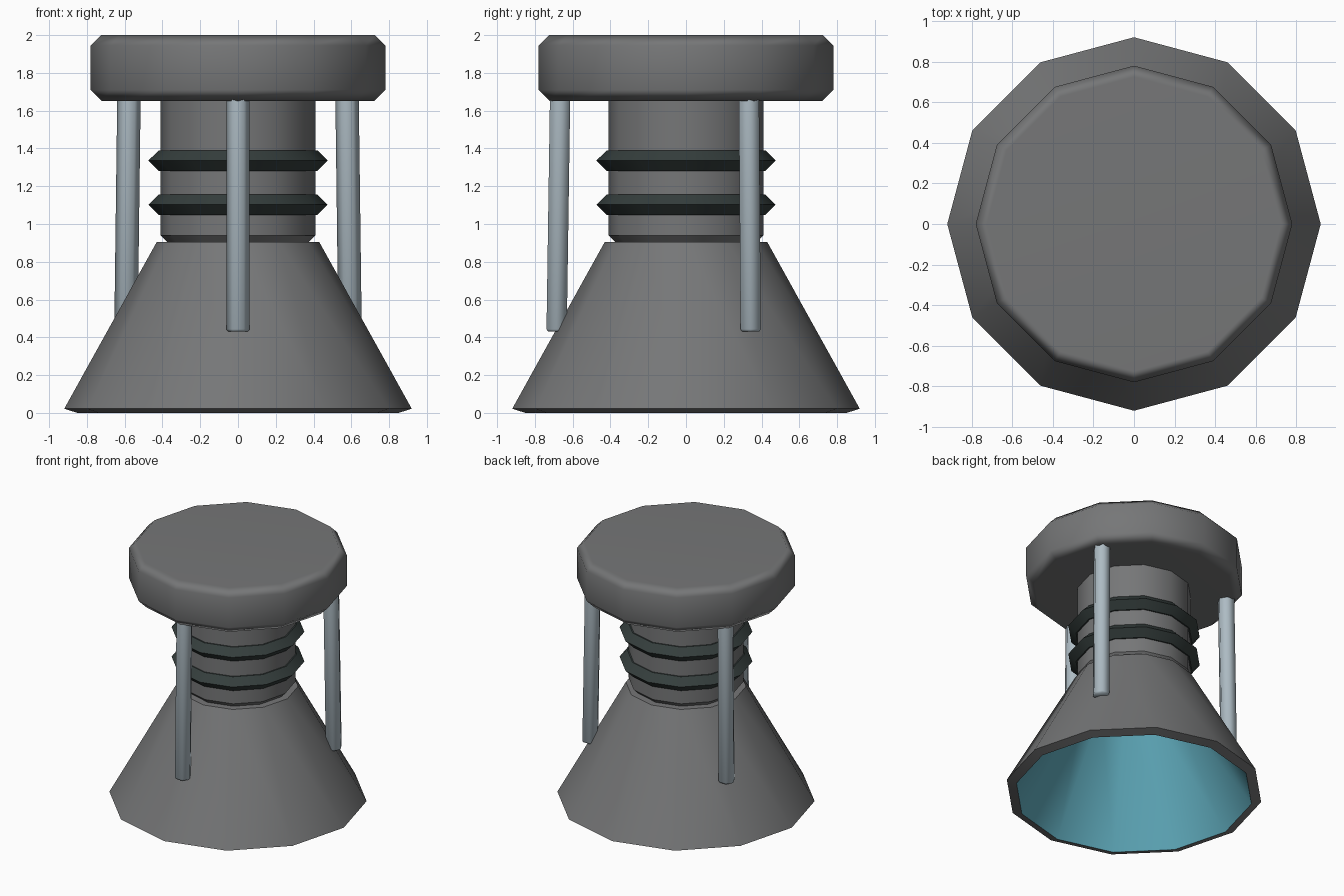
import bpy, bmesh, math

if "Cube" in bpy.data.objects:
    bpy.data.objects.remove(bpy.data.objects["Cube"])


def material(name, rgb):
    m = bpy.data.materials.new(name)
    m.diffuse_color = (*rgb, 1.0)
    m.use_nodes = True
    m.node_tree.nodes["Principled BSDF"].inputs["Base Color"].default_value = m.diffuse_color
    return m


GREY = material("dark_grey_metal", (0.18, 0.183, 0.186))
DARK = material("blackish_green", (0.035, 0.048, 0.046))
STEEL = material("pale_steel", (0.42, 0.50, 0.55))
TEAL = material("teal_lining", (0.12, 0.42, 0.52))


def lathe(name, profile, sides, mats, smooth=35, center=lambda z: 0.0, inner_from=None):
    """Spin (radius, z) points into a closed solid; strips from inner_from on use mats[1]."""
    bm = bmesh.new()
    rings = []
    for r, z in profile:
        rings.append([bm.verts.new((r * math.cos(2 * math.pi * i / sides),
                                    r * math.sin(2 * math.pi * i / sides) + center(z), z))
                      for i in range(sides)])
    for k in range(len(rings) - 1):
        for i in range(sides):
            j = (i + 1) % sides
            f = bm.faces.new((rings[k][i], rings[k][j], rings[k + 1][j], rings[k + 1][i]))
            if inner_from is not None and k >= inner_from:
                f.material_index = 1
    bm.faces.new(rings[0])
    end = bm.faces.new(rings[-1])
    if inner_from is not None:
        end.material_index = 1
    bmesh.ops.recalc_face_normals(bm, faces=bm.faces)
    me = bpy.data.meshes.new(name)
    bm.to_mesh(me)
    bm.free()
    for m in mats:
        me.materials.append(m)
    ob = bpy.data.objects.new(name, me)
    bpy.context.collection.objects.link(ob)
    bpy.ops.object.select_all(action='DESELECT')
    ob.select_set(True)
    bpy.context.view_layer.objects.active = ob
    bpy.ops.object.shade_smooth_by_angle(angle=math.radians(smooth))
    return ob


# Hollow flared nozzle with teal lining
lathe("nozzle", [(0.43, 0.905), (0.92, 0.022), (0.85, 0.0), (0.365, 0.87)],
      12, [GREY, TEAL], inner_from=2)

# Neck with chamfered foot
lathe("neck", [(0.37, 0.90), (0.41, 0.94), (0.41, 1.68)], 12, [GREY])

# Two pointed collars round the neck
for n, z in enumerate((1.102, 1.335)):
    lathe(f"collar_{n + 1}", [(0.42, z - 0.055), (0.475, z), (0.42, z + 0.055)], 12, [DARK])

# Chamfered top disc
cap = lathe("top_disc", [(0.72, 1.65), (0.78, 1.71), (0.78, 1.945), (0.725, 2.0)],
            12, [GREY], smooth=50)
wn = cap.modifiers.new("even_shading", 'WEIGHTED_NORMAL')
wn.keep_sharp = True

# Three slightly splayed hexagonal struts
for n in range(3):
    strut = lathe(f"strut_{n + 1}", [(0.052, 0.43), (0.062, 0.443), (0.062, 1.68)], 6, [STEEL],
                  smooth=65, center=lambda z: -0.685 + 0.0148 * (z - 0.43))
    strut.rotation_euler.z = n * 2 * math.pi / 3
